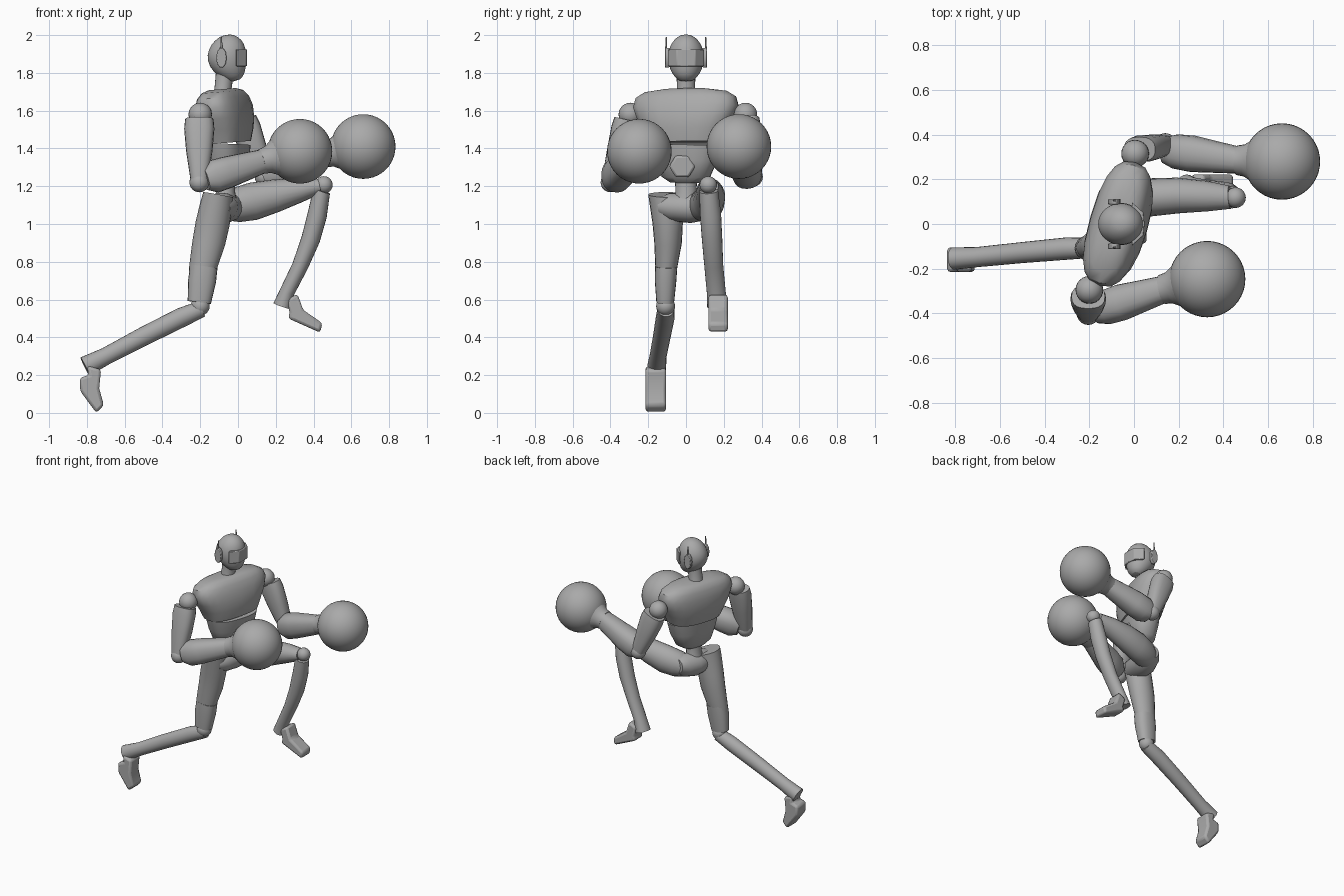
import bpy, bmesh, math
from mathutils import Vector

cube = bpy.data.objects.get("Cube")
if cube:
    bpy.data.objects.remove(cube)

grey = bpy.data.materials.new("plain_grey")
grey.use_nodes = True
grey.diffuse_color = (0.4, 0.4, 0.4, 1)
grey.node_tree.nodes["Principled BSDF"].inputs["Base Color"].default_value = (0.4, 0.4, 0.4, 1)


def finish(name, bm, angle=40, soft=0, bevel=0):
    bmesh.ops.recalc_face_normals(bm, faces=bm.faces)
    mesh = bpy.data.meshes.new(name)
    bm.to_mesh(mesh)
    bm.free()
    mesh.materials.append(grey)
    ob = bpy.data.objects.new(name, mesh)
    bpy.context.collection.objects.link(ob)
    if soft:
        ob.modifiers.new("Subsurf", "SUBSURF").levels = soft
    if bevel:
        mod = ob.modifiers.new("Bevel", "BEVEL")
        mod.width, mod.segments = bevel, 2
    bpy.ops.object.select_all(action="DESELECT")
    ob.select_set(True)
    bpy.context.view_layer.objects.active = ob
    bpy.ops.object.shade_smooth_by_angle(angle=math.radians(angle))
    return ob


def loft(name, rings, side=(0, 1, 0), power=1.0, soft=0, n=20):
    """Skin rings of (x, y, z, depth radius, side radius) set across the part's axis."""
    axis = (Vector(rings[-1][:3]) - Vector(rings[0][:3])).normalized()
    side = Vector(side)
    side = (side - axis * side.dot(axis)).normalized()
    depth = side.cross(axis)

    def squash(v):
        return math.copysign(abs(v) ** power, v)

    bm = bmesh.new()
    loops = []
    for x, y, z, rd, rs in rings:
        loop = []
        for i in range(n):
            a = math.tau * i / n
            loop.append(bm.verts.new(Vector((x, y, z)) + depth * rd * squash(math.cos(a))
                                     + side * rs * squash(math.sin(a))))
        loops.append(loop)
    for a, b in zip(loops, loops[1:]):
        for i in range(n):
            j = (i + 1) % n
            bm.faces.new((a[i], a[j], b[j], b[i]))
    bm.faces.new(loops[0])
    bm.faces.new(loops[-1])
    return finish(name, bm, soft=soft)


def ball(name, centre, r, seg=24):
    bm = bmesh.new()
    bmesh.ops.create_uvsphere(bm, u_segments=seg, v_segments=seg // 2, radius=r)
    bmesh.ops.translate(bm, verts=bm.verts, vec=centre)
    return finish(name, bm)


def prism(name, outline, lo, hi, axis, bevel=0):
    """Extrude a 2D outline from lo to hi along the given axis."""
    def place(p, h):
        co = list(p)
        co.insert(axis, h)
        return co
    bm = bmesh.new()
    face = bm.faces.new([bm.verts.new(place(p, lo)) for p in outline])
    made = bmesh.ops.extrude_face_region(bm, geom=[face])["geom"]
    move = Vector(place((0, 0), hi - lo))
    bmesh.ops.translate(bm, vec=move, verts=[v for v in made if isinstance(v, bmesh.types.BMVert)])
    return finish(name, bm, 30, bevel=bevel)


# Head, visor, ear pods and neck
loft("head", [(-.02, 0, 1.755, .03, .035), (-.025, 0, 1.78, .06, .062), (-.045, 0, 1.82, .09, .088),
              (-.06, 0, 1.88, .108, .099), (-.062, 0, 1.94, .1, .09), (-.062, 0, 1.985, .062, .056),
              (-.062, 0, 2.002, .02, .02)], soft=1)
prism("visor", [(-.01, -.098), (.043, -.05), (.047, 0), (.043, .05), (-.01, .098)], 1.835, 1.925, 2, .004)
pod = [(-.088 + .028 * math.cos(math.tau * i / 10), 1.88 + .055 * math.sin(math.tau * i / 10)) for i in range(10)]
for tag, s in (("left", 1), ("right", -1)):
    prism(tag + "_ear_pod", pod, s * .088, s * .112, 1, .004)
    loft(tag + "_antenna", [(-.088, s * .106, 1.9, .008, .006), (-.088, s * .104, 1.99, .003, .003)], n=8)
loft("neck", [(-.085, 0, 1.66, .06, .065), (-.08, 0, 1.71, .045, .048), (-.07, 0, 1.8, .047, .05)])

# Torso, turned toward the right shoulder
turn = (.28, .96, 0)
loft("chest", [(-.06, 0, 1.43, .112, .2), (-.065, 0, 1.5, .128, .23), (-.07, 0, 1.56, .13, .265),
               (-.075, 0, 1.62, .122, .288), (-.08, 0, 1.67, .105, .275), (-.082, 0, 1.7, .085, .225),
               (-.083, 0, 1.714, .06, .12)], turn, .75)
loft("abdomen", [(-.065, 0, 1.22, .05, .085), (-.06, 0, 1.25, .08, .13), (-.055, 0, 1.34, .1, .17),
                 (-.055, 0, 1.425, .108, .193)], turn, .8)
loft("waist", [(-.07, 0, 1.1, .07, .08), (-.065, 0, 1.17, .05, .055), (-.065, 0, 1.25, .05, .06)])
buckle = [(-.02 + .07 * math.cos(math.tau * i / 6), 1.305 + .066 * math.sin(math.tau * i / 6)) for i in range(6)]
prism("waist_plate", buckle, 0, .055, 0, .012)
loft("pelvis", [(-.09, -.14, 1.09, .05, .05), (-.085, -.08, 1.09, .085, .075), (-.07, .02, 1.085, .085, .08),
                (-.04, .1, 1.1, .085, .08), (-.035, .15, 1.11, .05, .05)], (0, 0, 1))

# Arms: shoulder ball, sleeve, elbow, forearm, cuff and round glove
arms = {
    "right": ((-.2, -.295, 1.58), (-.205, -.325, 1.555), (-.205, -.4, 1.22),
              (-.165, -.385, 1.24), (.14, -.29, 1.335), (.328, -.247, 1.385)),
    "left": ((.005, .315, 1.58), (.025, .335, 1.55), (.14, .355, 1.25),
             (.15, .33, 1.255), (.475, .285, 1.37), (.663, .28, 1.41)),
}
for tag, points in arms.items():
    shoulder, top, elbow, fore, wrist, glove = map(Vector, points)
    ball(tag + "_shoulder", shoulder, .062)

    def along(a, b, t, rd, rs):
        return (*a.lerp(b, t), rd, rs)

    loft(tag + "_upper_arm", [along(top, elbow, t, rd, rs) for t, rd, rs in
         ((0, .075, .055), (.15, .08, .06), (.5, .07, .056), (.85, .052, .05), (1, .045, .045))], power=.8)
    ball(tag + "_elbow", elbow, .052)
    loft(tag + "_forearm", [along(fore, wrist, t, rd, rs) for t, rd, rs in
         ((-.03, .06, .06), (.12, .088, .078), (.35, .085, .082), (.7, .073, .07), (1, .062, .06))], power=.85)
    loft(tag + "_glove_cuff", [along(wrist, glove, t, r, r) for t, r in
         ((-.08, .066), (.1, .072), (.25, .09), (.4, .11))])
    ball(tag + "_glove", glove, .171, 40)

# Raised left leg
loft("left_thigh", [(-.06, .085, 1.085, .07, .07), (-.01, .1, 1.1, .092, .085), (.08, .12, 1.12, .1, .085),
                    (.2, .128, 1.15, .087, .08), (.33, .125, 1.18, .064, .068), (.43, .12, 1.2, .04, .052)])
ball("left_knee", (.455, .118, 1.207), .046)
loft("left_shin", [(.443, .12, 1.175, .046, .05), (.42, .13, 1.05, .052, .056), (.385, .138, .92, .05, .054),
                   (.33, .147, .78, .043, .05), (.26, .16, .64, .04, .05), (.235, .167, .565, .05, .055)])
prism("left_foot", [(.255, .6), (.275, .53), (.265, .5), (.3, .485), (.435, .425), (.447, .475),
                    (.345, .545), (.315, .63)], .118, .222, 1, .015)

# Trailing right leg
loft("right_thigh", [(-.105, -.1, 1.155, .08, .1), (-.115, -.1, 1.1, .086, .092), (-.135, -.097, 1.0, .09, .08),
                     (-.155, -.095, .9, .087, .073), (-.188, -.105, .76, .072, .057),
                     (-.205, -.108, .6, .058, .045)])
loft("right_knee_guard", [(-.18, -.105, .775, .072, .059), (-.19, -.108, .7, .074, .057),
                          (-.205, -.11, .585, .062, .047)], power=.85)
ball("right_knee", (-.2, -.108, .565), .05)
loft("right_shin", [(-.195, -.107, .55, .045, .045), (-.3, -.11, .505, .052, .05), (-.5, -.128, .405, .05, .047),
                    (-.7, -.148, .3, .046, .045), (-.81, -.155, .245, .054, .05)])
prism("right_foot", [(-.725, .23), (-.735, .13), (-.71, .04), (-.75, 0), (-.835, .115), (-.838, .185),
                     (-.79, .2), (-.8, .25)], -.215, -.105, 1, .015)
